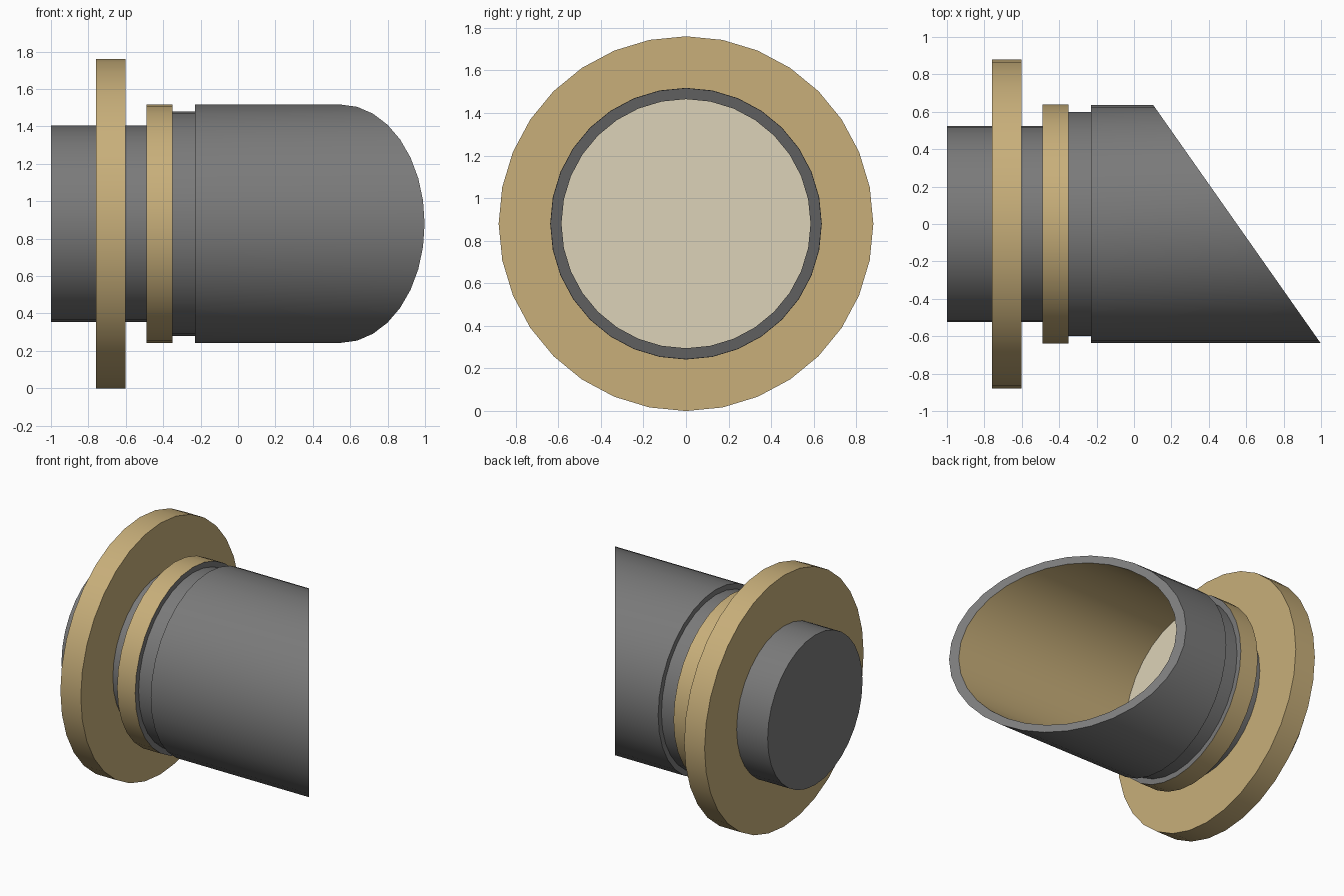
import bpy, bmesh, math

if "Cube" in bpy.data.objects:
    bpy.data.objects.remove(bpy.data.objects["Cube"])

SIDES = 32
AXIS_Z = 0.88


def material(name, rgb):
    m = bpy.data.materials.new(name)
    m.diffuse_color = (*rgb, 1.0)
    m.use_nodes = True
    m.node_tree.nodes["Principled BSDF"].inputs["Base Color"].default_value = m.diffuse_color
    return m


GREY = material("dark grey", (0.195, 0.195, 0.195))
TAN = material("tan brass", (0.578, 0.429, 0.195))
CREAM = material("pale cream", (0.72, 0.65, 0.48))
MATS = [GREY, TAN, CREAM]


def slant(y):
    # x position of the angled hood opening
    return 0.55 - 0.703 * y


def lathe(name, profile, colours):
    """Turn (x, radius) points around the x axis. x = None lies on the slanted cut.
    Radius 0 closes to a point. colours[i] paints the band between points i and i+1."""
    bm = bmesh.new()
    rings = []
    for x, r in profile:
        if r == 0:
            rings.append([bm.verts.new((x, 0, AXIS_Z))] * SIDES)
            continue
        ring = []
        for k in range(SIDES):
            a = 2 * math.pi * k / SIDES
            y, z = r * math.cos(a), r * math.sin(a)
            ring.append(bm.verts.new((slant(y) if x is None else x, y, AXIS_Z + z)))
        rings.append(ring)
    for i, c in enumerate(colours):
        a, b = rings[i], rings[(i + 1) % len(rings)]
        for k in range(SIDES):
            n = (k + 1) % SIDES
            corners = list(dict.fromkeys((a[k], a[n], b[n], b[k])))
            bm.faces.new(corners).material_index = c
    bmesh.ops.recalc_face_normals(bm, faces=bm.faces)
    me = bpy.data.meshes.new(name)
    bm.to_mesh(me)
    bm.free()
    for m in MATS:
        me.materials.append(m)
    ob = bpy.data.objects.new(name, me)
    bpy.context.collection.objects.link(ob)
    bpy.ops.object.select_all(action='DESELECT')
    ob.select_set(True)
    bpy.context.view_layer.objects.active = ob
    bpy.ops.object.shade_smooth_by_angle(angle=math.radians(30))
    return ob


# Housing: rear stub, raised tan band, neck, slanted hood, tan bore and pale lens
lathe("lamp_housing",
      [(-1.0, 0), (-1.0, 0.525), (-0.49, 0.525), (-0.49, 0.638), (-0.35, 0.638),
       (-0.35, 0.60), (-0.23, 0.60), (-0.23, 0.637), (None, 0.637),
       (None, 0.585), (-0.42, 0.585), (-0.42, 0)],
      [0, 0, 0, 1, 0, 0, 0, 0, 0, 1, 2])

# Mounting flange around the rear stub
lathe("mounting_flange",
      [(-0.76, 0.52), (-0.76, 0.88), (-0.602, 0.88), (-0.602, 0.52)],
      [1, 1, 1, 1])
